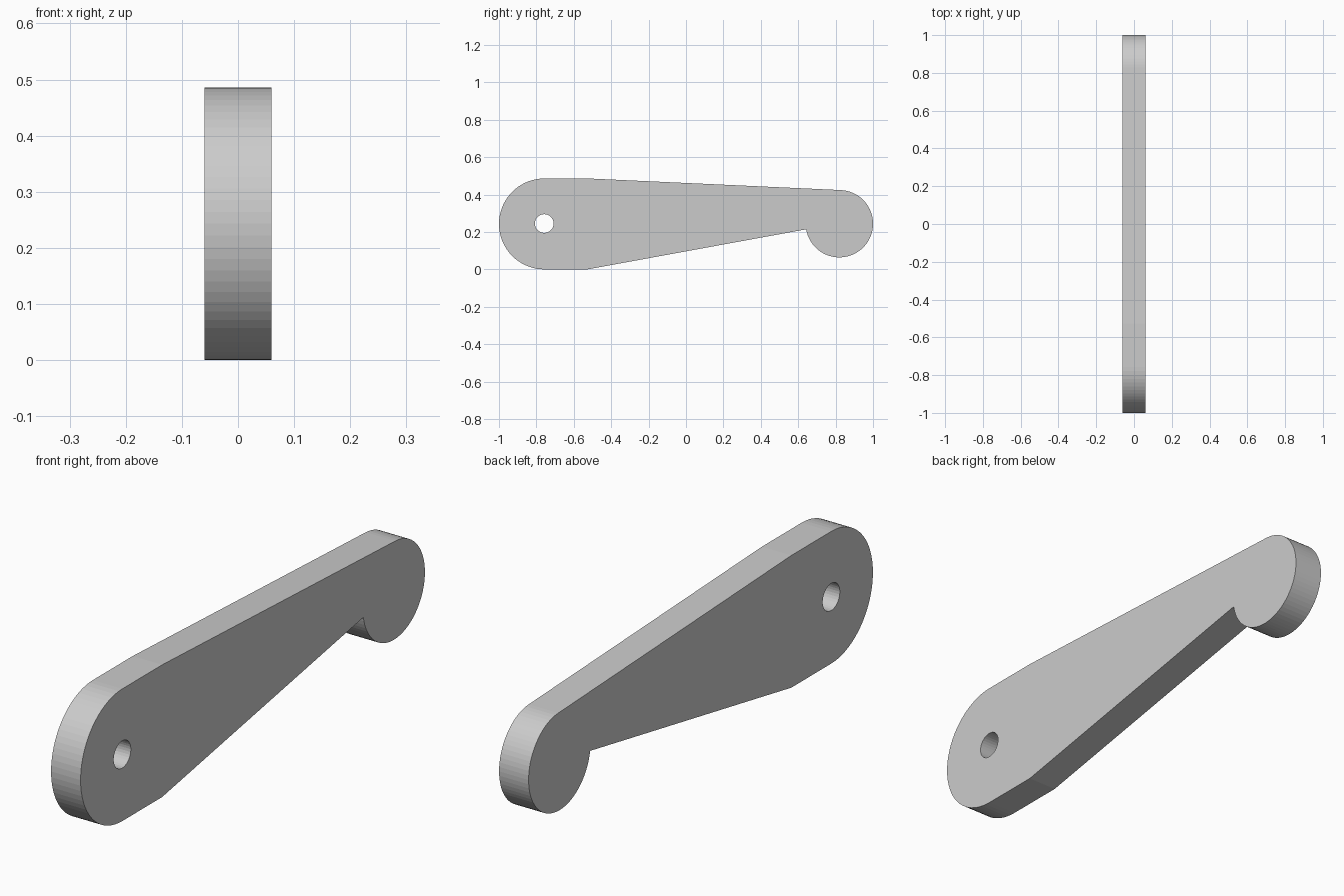
import bpy
import bmesh
from math import radians, cos, sin, asin, degrees

if "Cube" in bpy.data.objects:
    bpy.data.objects.remove(bpy.data.objects["Cube"])

THICK = 0.12
BIG_Y, BIG_Z, BIG_R = -0.757, 0.243, 0.243      # pivot end
TIP_Y, TIP_Z, TIP_R = 0.82, 0.244, 0.18         # hooked end
FLAT_END = -0.526                               # end of the parallel section
NOTCH_Z = 0.214


def arc(cy, cz, r, start, end, steps):
    """Points on an arc, angles in degrees."""
    angles = [radians(start + (end - start) * i / steps) for i in range(steps + 1)]
    return [(cy + r * cos(a), cz + r * sin(a)) for a in angles]


def add_loop(curve, points):
    spline = curve.splines.new('POLY')
    spline.points.add(len(points) - 1)
    for p, (u, v) in zip(spline.points, points):
        p.co = (u, v, 0, 1)
    spline.use_cyclic_u = True
    spline.use_smooth = False


# Lever outline: round pivot end, tapering arm, round tip with a notch under it
notch_angle = -180 + degrees(asin((TIP_Z - NOTCH_Z) / TIP_R))
outline = arc(BIG_Y, BIG_Z, BIG_R, 270, 90, 36)
outline.append((FLAT_END, 2 * BIG_R))
outline += arc(TIP_Y, TIP_Z, TIP_R, 87.4, notch_angle, 50)
outline.append((FLAT_END, 0))

curve = bpy.data.curves.new("lever_arm", 'CURVE')
curve.dimensions = '2D'
curve.fill_mode = 'BOTH'
curve.extrude = THICK / 2
add_loop(curve, outline)

# Pivot hole
add_loop(curve, arc(-0.758, 0.245, 0.05, 0, 348.75, 31))

# Stand the profile in the side plane and turn it into a solid mesh
lever = bpy.data.objects.new("lever_arm", curve)
bpy.context.collection.objects.link(lever)
lever.rotation_euler = (radians(90), 0, radians(90))
bpy.context.view_layer.objects.active = lever
lever.select_set(True)
bpy.ops.object.convert(target='MESH')
bpy.ops.object.transform_apply(location=False, rotation=True, scale=False)

bm = bmesh.new()
bm.from_mesh(lever.data)
bmesh.ops.remove_doubles(bm, verts=bm.verts, dist=0.0005)
bmesh.ops.recalc_face_normals(bm, faces=bm.faces)
for f in bm.faces:
    f.smooth = False
bm.to_mesh(lever.data)
bm.free()
